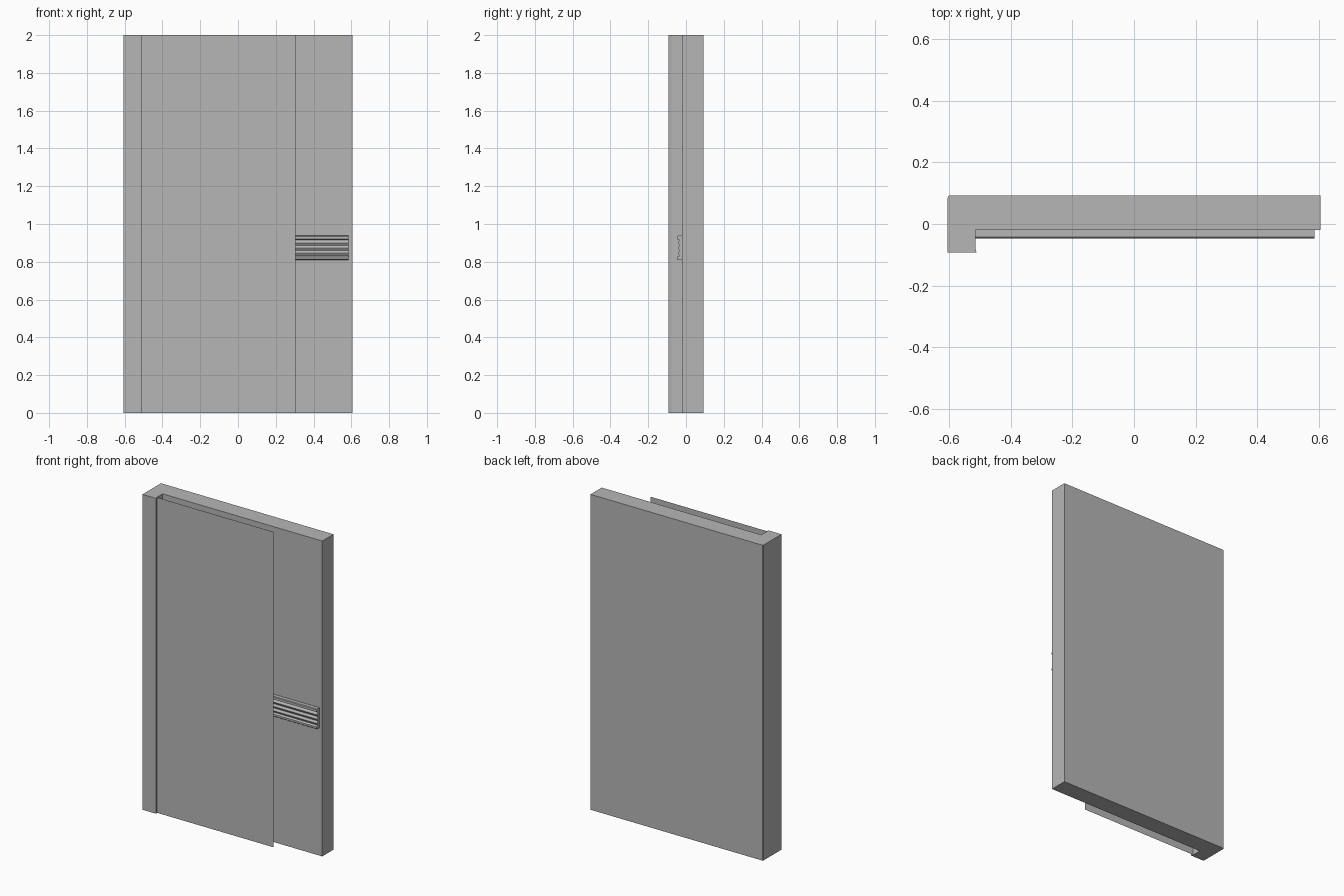
import bpy, bmesh, math

if "Cube" in bpy.data.objects:
    bpy.data.objects.remove(bpy.data.objects["Cube"])

grey = bpy.data.materials.new("plain grey")
grey.diffuse_color = (0.47, 0.47, 0.47, 1)
grey.use_nodes = True
grey.node_tree.nodes["Principled BSDF"].inputs["Base Color"].default_value = grey.diffuse_color


def prism(name, points, offset):
    """Extrude a closed 3D outline along offset."""
    bm = bmesh.new()
    face = bm.faces.new([bm.verts.new(p) for p in points])
    if offset:
        new = bmesh.ops.extrude_face_region(bm, geom=[face], use_keep_orig=True)
        verts = [v for v in new["geom"] if isinstance(v, bmesh.types.BMVert)]
        bmesh.ops.translate(bm, verts=verts, vec=offset)
        bmesh.ops.recalc_face_normals(bm, faces=bm.faces)
    mesh = bpy.data.meshes.new(name)
    bm.to_mesh(mesh)
    bm.free()
    mesh.materials.append(grey)
    obj = bpy.data.objects.new(name, mesh)
    bpy.context.collection.objects.link(obj)
    return obj


# Wall slab with the side post and its small lip, as one plan outline
plan = [(-0.605, -0.0925), (-0.511, -0.0925), (-0.515, -0.077),
        (-0.515, -0.02), (0.605, -0.02), (0.605, 0.0925),
        (-0.600, 0.0925), (-0.605, 0.086)]
prism("wall_slab", [(x, y, 0) for x, y in plan], (0, 0, 2))

# Thin front sheet standing off the slab
prism("front_sheet", [(-0.514, -0.079, 0), (0.305, -0.079, 0),
                      (0.305, -0.079, 2), (-0.514, -0.079, 2)], None)

# Horizontal rail: raised rims above and below a rippled middle
profile = [(-0.02, 0.81), (-0.043, 0.81), (-0.047, 0.814), (-0.047, 0.826)]
for i in range(25):
    t = i / 24
    profile.append((-0.039 + 0.004 * math.cos(6 * math.pi * t), 0.832 + 0.082 * t))
profile += [(-0.047, 0.920), (-0.047, 0.934), (-0.043, 0.938), (-0.02, 0.938)]
rail = prism("grooved_rail", [(-0.515, y, z) for y, z in profile], (1.1, 0, 0))
bpy.context.view_layer.objects.active = rail
rail.select_set(True)
bpy.ops.object.shade_smooth_by_angle(angle=math.radians(30))
